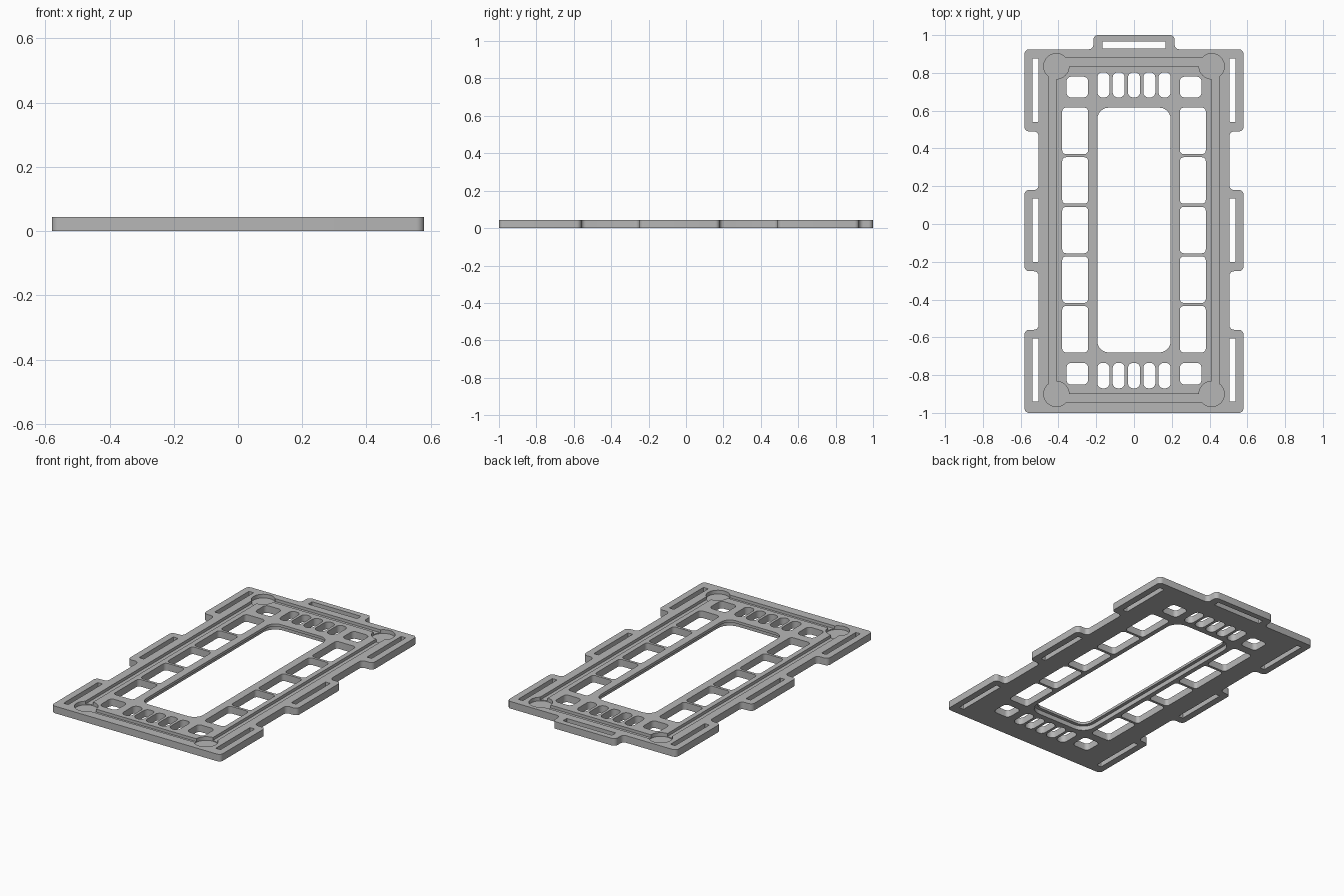
import bpy, bmesh, math
from mathutils import Vector

if "Cube" in bpy.data.objects:
    bpy.data.objects.remove(bpy.data.objects["Cube"], do_unlink=True)

THICK = 0.044
grey = bpy.data.materials.new("plain grey")
grey.use_nodes = True
grey.diffuse_color = (0.47, 0.47, 0.47, 1)
grey.node_tree.nodes["Principled BSDF"].inputs["Base Color"].default_value = (0.47, 0.47, 0.47, 1)


def rounded(points, r, steps=6):
    """Round every right-angled corner of a loop."""
    pts = [Vector(p) for p in points]
    out = []
    for i, p in enumerate(pts):
        d1 = (p - pts[i - 1]).normalized()
        d2 = (pts[(i + 1) % len(pts)] - p).normalized()
        c = p - d1 * r + d2 * r
        for k in range(steps + 1):
            t = math.pi / 2 * k / steps
            out.append(c + d1 * (r * math.sin(t)) - d2 * (r * math.cos(t)))
    return out


def rect(x0, x1, y0, y1, r):
    return rounded([(x0, y0), (x1, y0), (x1, y1), (x0, y1)], r)


def circle(x, y, r, n=40):
    return [Vector((x + r * math.cos(math.tau * k / n), y + r * math.sin(math.tau * k / n)))
            for k in range(n)]


def extrude_loops(name, loops, z0, z1):
    """Fill an outline with its holes and extrude it between two heights."""
    curve = bpy.data.curves.new(name, 'CURVE')
    curve.dimensions = '2D'
    curve.fill_mode = 'BOTH'
    curve.extrude = (z1 - z0) / 2
    for loop in loops:
        spline = curve.splines.new('POLY')
        spline.points.add(len(loop) - 1)
        for point, p in zip(spline.points, loop):
            point.co = (p.x, p.y, 0, 1)
        spline.use_cyclic_u = True
    temp = bpy.data.objects.new(name + " curve", curve)
    bpy.context.collection.objects.link(temp)
    bpy.context.view_layer.update()
    mesh = bpy.data.meshes.new_from_object(temp.evaluated_get(bpy.context.evaluated_depsgraph_get()))
    bpy.data.objects.remove(temp, do_unlink=True)
    bm = bmesh.new()
    bm.from_mesh(mesh)
    bmesh.ops.remove_doubles(bm, verts=bm.verts, dist=1e-5)
    bmesh.ops.translate(bm, verts=bm.verts, vec=(0, 0, (z0 + z1) / 2))
    bmesh.ops.recalc_face_normals(bm, faces=bm.faces)
    bm.to_mesh(mesh)
    bm.free()
    mesh.materials.clear()
    mesh.materials.append(grey)
    obj = bpy.data.objects.new(name, mesh)
    bpy.context.collection.objects.link(obj)
    return obj


# Outline with strap tabs along both sides and one at the back
half = [(0.58, -1), (0.58, -0.56), (0.505, -0.56), (0.505, -0.25), (0.58, -0.25),
        (0.58, 0.18), (0.505, 0.18), (0.505, 0.49), (0.58, 0.49), (0.58, 0.925),
        (0.215, 0.925), (0.215, 1)]
outline = rounded(half + [(-x, y) for x, y in reversed(half)], 0.025)
loops = [outline]

# Central opening and back strap slot
OPENING = (-0.194, 0.194, -0.68, 0.616)
loops.append(rect(*OPENING, 0.06))
loops.append(rect(-0.168, 0.168, 0.928, 0.965, 0.004))

# Side strap slots, side windows and corner windows
for s in (-1, 1):
    def side(x0, x1, y0, y1, r):
        a, b = sorted((s * x0, s * x1))
        loops.append(rect(a, b, y0, y1, r))
    for y in (-0.94, -0.20, 0.54):
        side(0.506, 0.538, y, y + 0.335, 0.004)
    for i in range(5):
        y = -0.68 + i * 0.2625
        side(0.243, 0.38, y, y + 0.246, 0.02)
    side(0.243, 0.357, 0.67, 0.78, 0.025)
    side(0.243, 0.357, -0.85, -0.735, 0.025)

# Rows of small vent slots
for i in range(-2, 3):
    x = i * 0.081
    for y0, y1 in ((0.67, 0.803), (-0.87, -0.735)):
        loops.append(rect(x - 0.032, x + 0.032, y0, y1, 0.028))

plate = extrude_loops("mounting_plate", loops, 0, THICK)

# Cutters: perimeter groove, round corner pockets, rebate under the opening
cutters = [extrude_loops("groove_cutter", [rect(-0.453, 0.453, -0.942, 0.88, 0.01),
                                           rect(-0.411, 0.411, -0.9, 0.835, 0.01)],
                         THICK - 0.018, THICK + 0.02)]
for x in (-0.411, 0.411):
    for y in (-0.9, 0.835):
        cutters.append(extrude_loops("pocket_cutter", [circle(x, y, 0.067)],
                                     THICK - 0.023, THICK + 0.02))
x0, x1, y0, y1 = OPENING
g = 0.02
cutters.append(extrude_loops("rebate_cutter", [rect(x0 - g, x1 + g, y0 - g, y1 + g, 0.08)],
                             -0.02, 0.028))

for c in cutters:
    c.hide_render = True
    mod = plate.modifiers.new(c.name, 'BOOLEAN')
    mod.operation = 'DIFFERENCE'
    mod.solver = 'EXACT'
    mod.object = c

# Apply the cuts, then drop the cutters
bpy.context.view_layer.update()
plate.data = bpy.data.meshes.new_from_object(
    plate.evaluated_get(bpy.context.evaluated_depsgraph_get()))
plate.modifiers.clear()
for c in cutters:
    bpy.data.objects.remove(c, do_unlink=True)
plate.data.materials.clear()
plate.data.materials.append(grey)

bpy.ops.object.select_all(action='DESELECT')
plate.select_set(True)
bpy.context.view_layer.objects.active = plate
bpy.ops.object.shade_smooth_by_angle(angle=math.radians(30))
